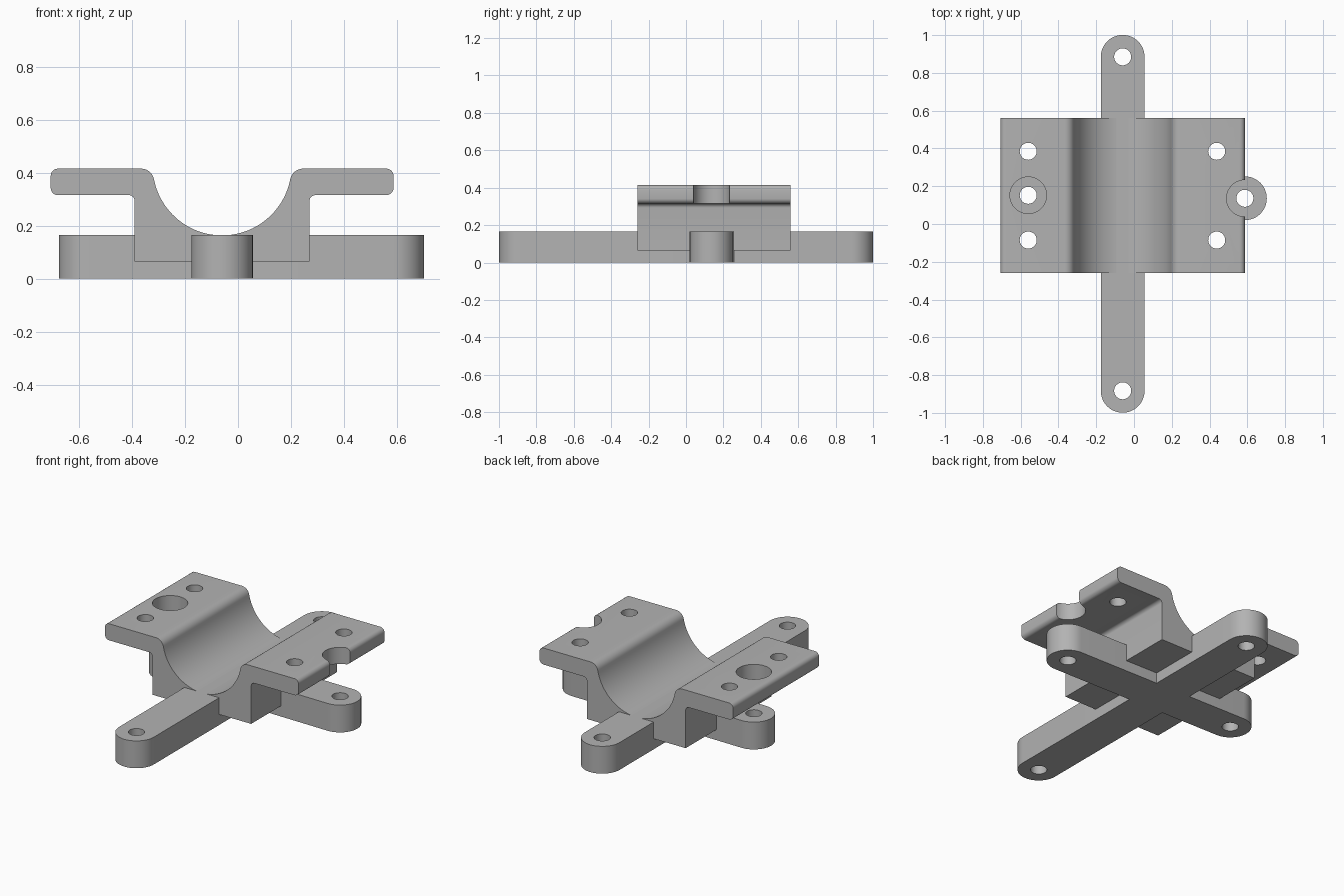
import bpy, bmesh, math
from mathutils import Vector, Matrix

if "Cube" in bpy.data.objects:
    bpy.data.objects.remove(bpy.data.objects["Cube"])

CX = -0.06                      # mid-plane of the clamp saddle
grey = bpy.data.materials.new("plain grey")
grey.diffuse_color = (0.45, 0.45, 0.45, 1)
grey.use_nodes = True
grey.node_tree.nodes["Principled BSDF"].inputs["Base Color"].default_value = grey.diffuse_color


def arc(cx, cy, r, a0, a1, n):
    """Points on an arc, angles in degrees."""
    return [(cx + r * math.cos(math.radians(a0 + (a1 - a0) * i / n)),
             cy + r * math.sin(math.radians(a0 + (a1 - a0) * i / n))) for i in range(n + 1)]


def prism(name, pts, lo, hi, matrix=Matrix()):
    """Extrude a flat outline from lo to hi along its normal."""
    bm = bmesh.new()
    face = bm.faces.new([bm.verts.new((x, y, lo)) for x, y in pts])
    ext = bmesh.ops.extrude_face_region(bm, geom=[face])
    bmesh.ops.translate(bm, vec=(0, 0, hi - lo),
                        verts=[v for v in ext["geom"] if isinstance(v, bmesh.types.BMVert)])
    bmesh.ops.transform(bm, matrix=matrix, verts=bm.verts)
    bmesh.ops.recalc_face_normals(bm, faces=bm.faces)
    mesh = bpy.data.meshes.new(name)
    bm.to_mesh(mesh)
    bm.free()
    mesh.materials.append(grey)
    obj = bpy.data.objects.new(name, mesh)
    bpy.context.collection.objects.link(obj)
    return obj


def combine(obj, other, operation):
    """Apply a boolean and remove the helper."""
    mod = obj.modifiers.new("bool", "BOOLEAN")
    mod.operation, mod.solver, mod.object = operation, "EXACT", other
    bpy.context.view_layer.objects.active = obj
    bpy.ops.object.modifier_apply(modifier=mod.name)
    bpy.data.objects.remove(other)


def drill(obj, x, y, r, lo, hi):
    combine(obj, prism("drill", arc(x, y, r, 0, 352.5, 47), lo, hi), "DIFFERENCE")


def bar(name, a, b, r):
    """Round-ended bar between two hole centres."""
    a, b = Vector(a), Vector(b)
    t = math.degrees(math.atan2(b.y - a.y, b.x - a.x))
    pts = arc(b.x, b.y, r, t - 90, t + 90, 24) + arc(a.x, a.y, r, t + 90, t + 270, 24)
    return prism(name, pts, 0, 0.165)


def finish(obj):
    bpy.ops.object.select_all(action="DESELECT")
    obj.select_set(True)
    bpy.context.view_layer.objects.active = obj
    bpy.ops.object.shade_smooth_by_angle(angle=math.radians(30))


# Cross-shaped base with a hole in each rounded end
ends_y = [(CX, -0.883), (CX, 0.885)]
ends_x = [(-0.56, 0.152), (0.587, 0.136)]
base = bar("cross_base", *ends_y, 0.116)
combine(base, bar("side_arms", *ends_x, 0.116), "UNION")
for x, y in ends_y + ends_x:
    drill(base, x, y, 0.045, -0.1, 0.3)
finish(base)

# Saddle: half profile (x measured from mid-plane, z), mirrored and extruded along y
R, f, top = 0.262, 0.05, 0.415                     # groove radius, lip fillet, top height
zc = 0.163 + R
fx = math.sqrt((R + f) ** 2 - (zc - top + f) ** 2)  # lip fillet centre
ta = math.degrees(math.atan2(top - f - zc, fx))
half = arc(0, zc, R, -90, ta, 24)
half += arc(fx, top - f, f, 180 + ta, 90, 10)[1:]
half += arc(0.62, top - 0.027, 0.027, 90, 0, 6)
half += arc(0.62, 0.315 + 0.027, 0.027, 0, -90, 6)
half += arc(0.33 + 0.022, 0.315 - 0.022, 0.022, 90, 180, 6)
half += [(0.33, 0.064)]
outline = half + [(-x, z) for x, z in reversed(half[1:])]
stand = Matrix.Translation((CX, 0, 0)) @ Matrix.Rotation(math.radians(90), 4, "X")
saddle = prism("saddle", outline, -0.56, 0.26, stand)

# Bolt holes in the flanges, plus access openings above the side arm holes
for x in (-0.56, 0.438):
    for y in (-0.085, 0.385):
        drill(saddle, x, y, 0.045, 0.2, 0.6)
for x, y in ends_x:
    drill(saddle, x, y, 0.097, 0.2, 0.6)
finish(saddle)
